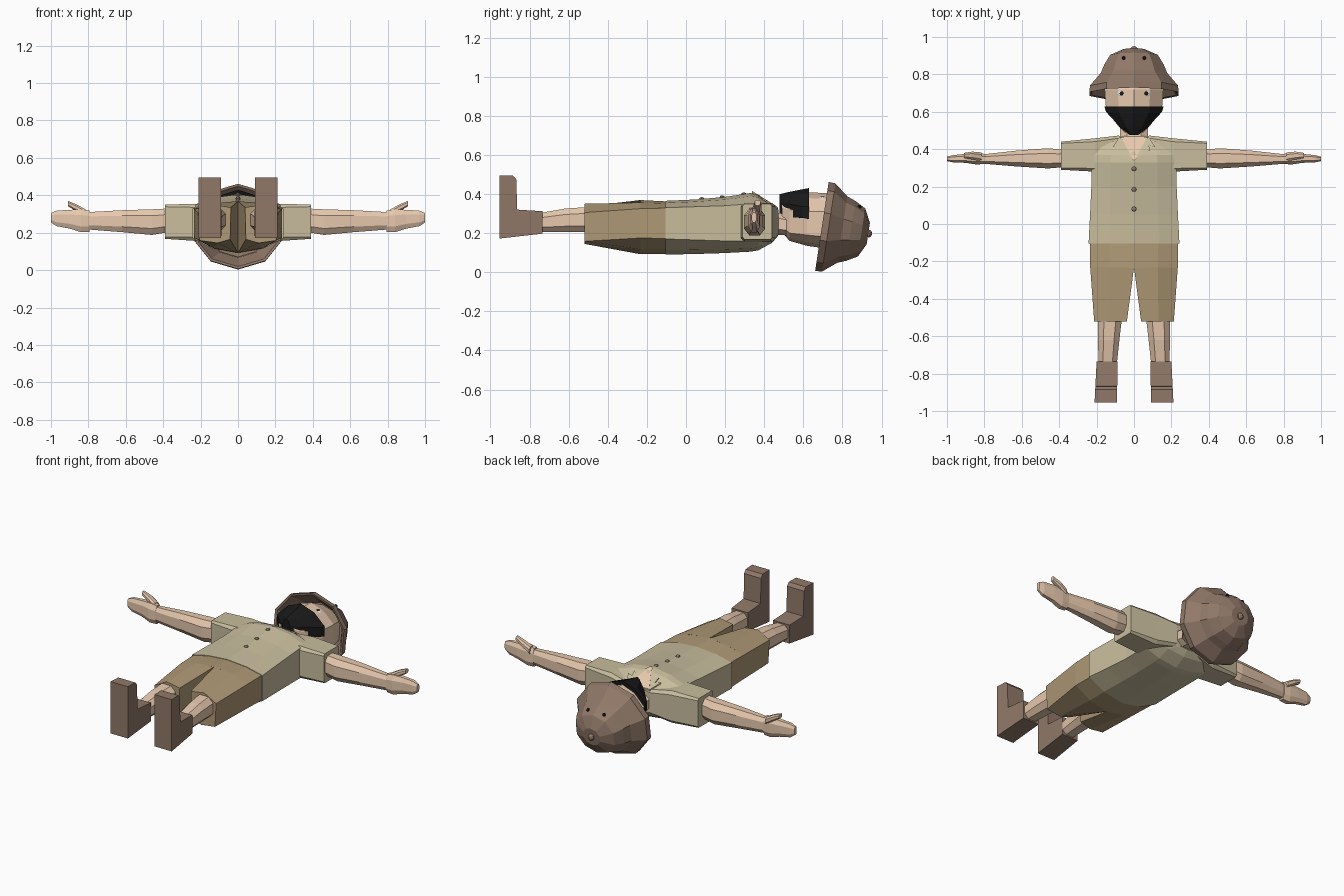
import bpy, bmesh
from math import sin, cos, pi, atan2
from mathutils import Matrix, Vector


def material(name, rgb):
    m = bpy.data.materials.new(name)
    m.diffuse_color = (*rgb, 1)
    return m


SKIN = material("skin", (0.80, 0.58, 0.42))
SHIRT = material("khaki", (0.58, 0.51, 0.34))
SHORTS = material("tan_brown", (0.43, 0.32, 0.18))
LEATHER = material("dark_brown", (0.28, 0.19, 0.14))
BLACK = material("black", (0.01, 0.01, 0.01))
WHITE = material("eye_white", (0.72, 0.74, 0.76))


def finish(name, bm, mat, mirror=False):
    bmesh.ops.recalc_face_normals(bm, faces=bm.faces)
    me = bpy.data.meshes.new(name)
    bm.to_mesh(me)
    bm.free()
    me.materials.append(mat)
    ob = bpy.data.objects.new(name, me)
    bpy.context.collection.objects.link(ob)
    if mirror:
        ob.modifiers.new("mirror", "MIRROR").use_mirror_merge = False
    return ob


def loft(name, rings, mat, mirror=False, caps=(True, True)):
    bm = bmesh.new()
    vs = [[bm.verts.new(p) for p in r] for r in rings]
    n = len(rings[0])
    for a, b in zip(vs, vs[1:]):
        for i in range(n):
            bm.faces.new((a[i], a[(i + 1) % n], b[(i + 1) % n], b[i]))
    for ring, cap in zip((vs[0], vs[-1]), caps):
        if cap:
            bm.faces.new(ring)
    return finish(name, bm, mat, mirror)


def body(y, w, back, low, high, front):
    """Symmetric ten-sided section across the body at y."""
    half = [(0.55 * w, back + 0.3 * (low - back)), (w, low), (w, high),
            (0.55 * w, front - 0.3 * (front - high))]
    return ([(0, y, back)] + [(x, y, z) for x, z in half] + [(0, y, front)]
            + [(-x, y, z) for x, z in reversed(half)])


def across(x, y0, y1, z0, z1, c=0.25):
    """Chamfered section of an arm at x."""
    dy, dz = (y1 - y0) * c, (z1 - z0) * c
    return [(x, y0 + dy, z0), (x, y1 - dy, z0), (x, y1, z0 + dz), (x, y1, z1 - dz),
            (x, y1 - dy, z1), (x, y0 + dy, z1), (x, y0, z1 - dz), (x, y0, z0 + dz)]


def along(y, x0, x1, z0, z1, c=0.25):
    """Chamfered section of a leg at y."""
    return [(a, y, b) for _, a, b in across(0, x0, x1, z0, z1, c)]


def ball(name, loc, scale, mat, mirror=False, seg=12):
    bm = bmesh.new()
    m = Matrix.Translation(loc) @ Matrix.Diagonal((*scale, 1))
    bmesh.ops.create_uvsphere(bm, u_segments=seg, v_segments=seg // 2 + 2, radius=1, matrix=m)
    return finish(name, bm, mat, mirror)


# Shirt with sleeves
loft("shirt", [body(*r) for r in [
    (-0.105, 0.243, 0.09, 0.17, 0.33, 0.365),
    (0.05, 0.235, 0.093, 0.165, 0.335, 0.372),
    (0.20, 0.228, 0.098, 0.16, 0.34, 0.385),
    (0.33, 0.228, 0.105, 0.16, 0.35, 0.405),
    (0.37, 0.225, 0.112, 0.16, 0.35, 0.397),
    (0.44, 0.21, 0.15, 0.19, 0.325, 0.348),
    (0.47, 0.09, 0.185, 0.20, 0.315, 0.33)]], SHIRT)
loft("sleeve", [across(0.08, 0.33, 0.473, 0.18, 0.335, 0.1),
                across(0.21, 0.28, 0.458, 0.155, 0.355, 0.1),
                across(0.39, 0.29, 0.44, 0.167, 0.35, 0.06)], SHIRT, True)

# Open collar: skin triangle and two lapels on the sloping chest
def chest_panel(name, pts, lift, mat, mirror=False):
    loft(name, [[(x, y, 0.412 - 0.62 * (y - 0.34) + d) for x, y in pts]
                for d in (-0.02, lift)], mat, mirror)


chest_panel("chest_opening", [(0, 0.338), (0.072, 0.465), (-0.072, 0.465)], 0.002, SKIN)
chest_panel("lapel", [(0.0, 0.338), (0.07, 0.40), (0.085, 0.39), (0.08, 0.42),
                      (0.115, 0.41), (0.075, 0.468)], 0.001, SHIRT, True)
for i, (y, z) in enumerate([(0.295, 0.399), (0.185, 0.384), (0.08, 0.375)]):
    ball(f"shirt_button_{i + 1}", (0, y, z), (0.013, 0.013, 0.009), LEATHER, seg=8)

# Shorts: hips and two legs
loft("shorts_hips", [body(-0.10, 0.236, 0.092, 0.172, 0.328, 0.362),
                     body(-0.235, 0.234, 0.092, 0.175, 0.325, 0.369)], SHORTS)


def shorts_ring(y, pts):
    return [(x, y, z) for x, z in pts]


loft("shorts_leg", [
    shorts_ring(-0.233, [(0, 0.092), (0.129, 0.117), (0.234, 0.175), (0.234, 0.325),
                         (0.129, 0.356), (0, 0.369)]),
    shorts_ring(-0.52, [(0.042, 0.165), (0.11, 0.145), (0.205, 0.158), (0.213, 0.305),
                        (0.13, 0.35), (0.038, 0.335)])], SHORTS, True)

# Legs and boots
loft("lower_leg", [along(-0.48, 0.062, 0.192, 0.205, 0.335),
                   along(-0.62, 0.078, 0.192, 0.205, 0.325),
                   along(-0.75, 0.092, 0.19, 0.205, 0.302)], SKIN, True)
boot_side = [(-0.735, 0.197), (-0.955, 0.172), (-0.955, 0.495), (-0.885, 0.495),
             (-0.868, 0.475), (-0.863, 0.32), (-0.735, 0.312)]
loft("boot", [[(x0 + k * (y + 0.735), y, z) for y, z in boot_side]
              for x0, k in ((0.087, -0.02), (0.2, -0.05))], LEATHER, True)

# Arms, hands and thumbs
loft("arm", [across(0.36, 0.305, 0.395, 0.205, 0.33),
             across(0.46, 0.297, 0.405, 0.188, 0.325),
             across(0.62, 0.307, 0.393, 0.203, 0.32),
             across(0.80, 0.322, 0.373, 0.217, 0.31)], SKIN, True)
loft("hand", [across(0.795, 0.322, 0.375, 0.205, 0.318),
              across(0.84, 0.318, 0.378, 0.203, 0.325),
              across(0.90, 0.327, 0.375, 0.222, 0.322),
              across(0.97, 0.33, 0.368, 0.235, 0.318),
              across(1.0, 0.336, 0.36, 0.255, 0.305)], SKIN, True)
loft("thumb", [across(0.815, 0.335, 0.383, 0.28, 0.325),
               across(0.865, 0.345, 0.387, 0.315, 0.352),
               across(0.91, 0.352, 0.38, 0.342, 0.37)], SKIN, True)

# Neck, head and face mask
loft("neck", [along(0.42, -0.075, 0.075, 0.195, 0.315),
              along(0.56, -0.075, 0.075, 0.185, 0.285)], SKIN)
loft("head", [body(*r) for r in [
    (0.49, 0.05, 0.205, 0.23, 0.33, 0.385),
    (0.53, 0.09, 0.16, 0.20, 0.32, 0.395),
    (0.62, 0.15, 0.135, 0.19, 0.31, 0.408),
    (0.72, 0.157, 0.12, 0.18, 0.31, 0.405),
    (0.85, 0.12, 0.12, 0.17, 0.28, 0.34)]], SKIN)
loft("face_mask", [body(*r) for r in [
    (0.477, 0.025, 0.285, 0.287, 0.36, 0.398),
    (0.515, 0.072, 0.282, 0.284, 0.35, 0.408),
    (0.60, 0.15, 0.275, 0.277, 0.335, 0.425),
    (0.628, 0.158, 0.27, 0.272, 0.335, 0.43)]], BLACK)

# Eyes
ball("eye", (0.064, 0.698, 0.362), (0.03, 0.03, 0.024), WHITE, True, 16)
ball("pupil", (0.064, 0.698, 0.379), (0.015, 0.015, 0.009), BLACK, True)

# Helmet: ten-sided hollow shell around a tilted axis
tilt = atan2(0.15, 0.988)
hat_frame = Matrix.Translation((0, 0.695, 0.234)) @ Matrix.Rotation(-tilt, 4, "X")
shell = [(0.16, 0.12), (0.17, 0.09), (0.236, 0.004), (0.25, 0.0), (0.248, 0.035),
         (0.187, 0.105), (0.168, 0.15), (0.135, 0.205), (0.06, 0.24)]
loft("helmet", [[hat_frame @ Vector((r * sin(a), h, -0.92 * r * cos(a)))
                 for a in [2 * pi * i / 10 for i in range(10)]] for r, h in shell], LEATHER)
ball("helmet_button", hat_frame @ Vector((0, 0.243, 0)), (0.02, 0.016, 0.02), LEATHER, seg=10)
ball("helmet_vent", hat_frame @ Vector((0.055, 0.175, 0.128)), (0.01, 0.01, 0.01), BLACK, True, 8)
